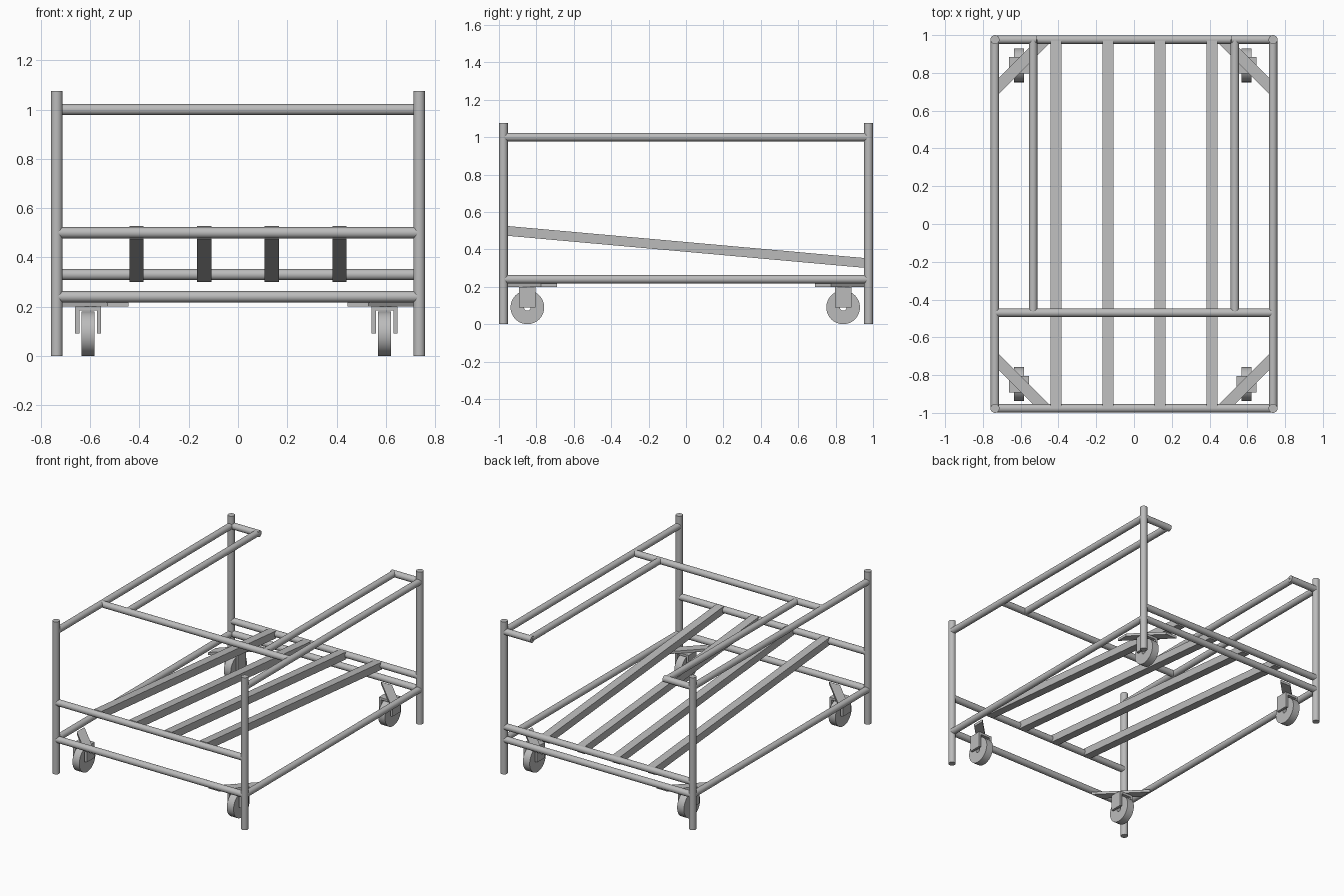
import bpy, bmesh, math
from mathutils import Vector, Matrix

cube = bpy.data.objects.get("Cube")
if cube:
    bpy.data.objects.remove(cube, do_unlink=True)

steel = bpy.data.materials.new("grey_steel")
steel.use_nodes = True
GREY = (0.5, 0.5, 0.5, 1)
steel.diffuse_color = GREY
steel.node_tree.nodes["Principled BSDF"].inputs["Base Color"].default_value = GREY

POST_X, POST_Y = 0.736, 0.976
RAIL_R, POST_R = 0.0225, 0.0238


def finish(name, bm):
    bmesh.ops.recalc_face_normals(bm, faces=bm.faces)
    mesh = bpy.data.meshes.new(name)
    bm.to_mesh(mesh)
    bm.free()
    mesh.materials.append(steel)
    mesh.shade_smooth()
    mesh.set_sharp_from_angle(angle=math.radians(35))
    obj = bpy.data.objects.new(name, mesh)
    bpy.context.collection.objects.link(obj)
    return obj


def rod(name, a, b, radius=RAIL_R):
    """Round tube between two points."""
    a, b = Vector(a), Vector(b)
    turn = (b - a).to_track_quat("Z", "Y").to_matrix().to_4x4()
    bm = bmesh.new()
    bmesh.ops.create_cone(bm, cap_ends=True, segments=32, radius1=radius, radius2=radius,
                          depth=(b - a).length, matrix=Matrix.Translation((a + b) / 2) @ turn)
    return finish(name, bm)


def add_box(bm, center, size):
    bmesh.ops.create_cube(bm, size=1, matrix=Matrix.Translation(center) @ Matrix.Diagonal((*size, 1)))


def extrude_plate(name, points, z, height):
    bm = bmesh.new()
    face = bm.faces.new([bm.verts.new((x, y, z)) for x, y in points])
    new = bmesh.ops.extrude_face_region(bm, geom=[face])["geom"]
    bmesh.ops.translate(bm, vec=(0, 0, height), verts=[v for v in new if isinstance(v, bmesh.types.BMVert)])
    return finish(name, bm)


def wheel(name, x, y, radius=0.09, hole=0.018, width=0.053):
    """Ring with an open hub, spun around its axle."""
    bm = bmesh.new()
    ring = [bm.verts.new((x + sx * width / 2, y, radius + r))
            for sx, r in ((-1, hole), (1, hole), (1, radius), (-1, radius))]
    edges = [bm.edges.new((ring[i], ring[(i + 1) % 4])) for i in range(4)]
    bmesh.ops.spin(bm, geom=ring + edges, cent=(x, y, radius), axis=(1, 0, 0),
                   angle=math.tau, steps=48)
    bmesh.ops.remove_doubles(bm, verts=bm.verts, dist=0.0001)
    return finish(name, bm)


def fork(name, x, y):
    bm = bmesh.new()
    for s in (-1, 1):
        add_box(bm, (x + s * 0.0445, y, 0.145), (0.017, 0.088, 0.11))
    add_box(bm, (x, y, 0.192), (0.106, 0.088, 0.016))
    return finish(name, bm)


# Corner posts, casters and diagonal caster plates
for sx, side in ((1, "left"), (-1, "right")):
    for sy, end in ((-1, "front"), (1, "back")):
        tag = f"{end}_{side}"
        rod(f"post_{tag}", (sx * POST_X, sy * POST_Y, 0), (sx * POST_X, sy * POST_Y, 1.075), POST_R)
        corners = [(0.444, 0.961), (0.529, 0.961), (0.716, 0.774), (0.716, 0.689)]
        extrude_plate(f"caster_plate_{tag}", [(sx * x, sy * y) for x, y in corners], 0.2, 0.018)
        cx, cy = sx * 0.602 - 0.0065, sy * 0.844 - 0.004
        wheel(f"caster_wheel_{tag}", cx, cy)
        fork(f"caster_fork_{tag}", cx, cy)

    # Side rails, inner top rail and its short back stub
    for z, label in ((0.24, "bottom"), (1.0, "top")):
        rod(f"{label}_side_rail_{side}", (sx * POST_X, -POST_Y, z), (sx * POST_X, POST_Y, z))
    rod(f"inner_rail_{side}", (sx * 0.534, -0.47, 1), (sx * 0.534, POST_Y, 1))
    rod(f"top_stub_{side}", (sx * POST_X, POST_Y, 1), (sx * 0.515, POST_Y, 1))

# Cross rails
for name, y, z in (("bottom_front_rail", -POST_Y, 0.24), ("bottom_back_rail", POST_Y, 0.24),
                   ("slat_front_rail", -POST_Y, 0.5), ("slat_back_rail", POST_Y, 0.33),
                   ("top_cross_rail", -0.47, 1.0)):
    rod(name, (-POST_X, y, z), (POST_X, y, z))

# Sloping slats
for i in range(4):
    bm = bmesh.new()
    add_box(bm, (0, 0, 0), (0.058, math.hypot(2 * POST_Y, 0.175), 0.052))
    slat = finish(f"slat_{i + 1}", bm)
    slat.location = ((i - 1.5) * 0.275, 0, 0.413)
    slat.rotation_euler.x = -math.atan2(0.175, 2 * POST_Y)
